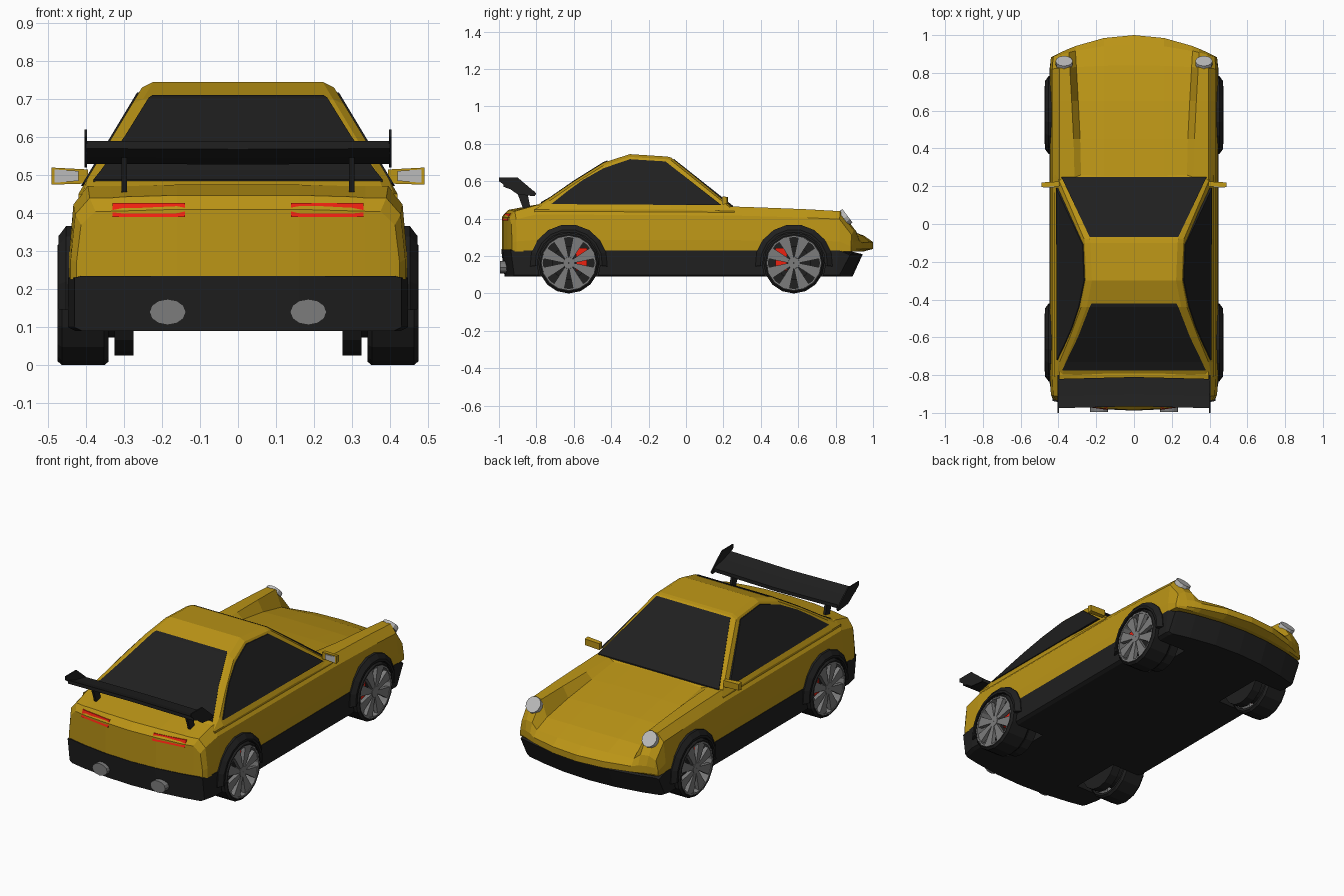
import bpy, bmesh
from math import sin, cos, pi, radians
from mathutils import Vector, Matrix

if "Cube" in bpy.data.objects:
    bpy.data.objects.remove(bpy.data.objects["Cube"])


def material(name, rgb):
    m = bpy.data.materials.new(name)
    m.diffuse_color = (*rgb, 1)
    m.use_nodes = True
    m.node_tree.nodes["Principled BSDF"].inputs["Base Color"].default_value = m.diffuse_color
    return m


YELLOW = material("yellow_paint", (0.5, 0.3, 0.008))
BLACK = material("black_trim", (0.014, 0.014, 0.014))
RED = material("red", (0.85, 0.015, 0.005))
RIM = material("rim_grey", (0.2, 0.2, 0.2))
LAMP = material("lamp_grey", (0.5, 0.5, 0.5))


def build(name, geo, mat):
    verts, faces = geo
    bm = bmesh.new()
    vs = [bm.verts.new(v) for v in verts]
    for f in faces:
        bm.faces.new([vs[i] for i in f])
    bmesh.ops.recalc_face_normals(bm, faces=bm.faces)
    me = bpy.data.meshes.new(name)
    bm.to_mesh(me)
    bm.free()
    me.materials.append(mat)
    ob = bpy.data.objects.new(name, me)
    bpy.context.collection.objects.link(ob)
    return ob


def merge(*geos):
    verts, faces = [], []
    for v, f in geos:
        faces += [[i + len(verts) for i in face] for face in f]
        verts += v
    return verts, faces


def prism(a, b):
    """Closed solid between two matching polygons."""
    n = len(a)
    faces = [list(range(n)), list(range(n, 2 * n))]
    faces += [[i, (i + 1) % n, n + (i + 1) % n, n + i] for i in range(n)]
    return list(a) + list(b), faces


def side_prism(yz, x0, x1):
    return prism([(x0, y, z) for y, z in yz], [(x1, y, z) for y, z in yz])


def lathe(section, cy, cz, s, n=16, a0=0, a1=360):
    """Closed (x, radius) section swept about an axle along x."""
    full = a1 - a0 == 360
    rings = n if full else n + 1
    m = len(section)
    verts = []
    for k in range(rings):
        a = radians(a0 + (a1 - a0) * k / n)
        verts += [(s * x, cy + r * cos(a), cz + r * sin(a)) for x, r in section]
    faces = [[k * m + j, k * m + (j + 1) % m, (k + 1) % rings * m + (j + 1) % m, (k + 1) % rings * m + j]
             for k in range(n) for j in range(m)]
    if not full:
        faces += [list(range(m)), list(range(n * m, n * m + m))]
    return verts, faces


def loft(rows):
    """Rows of half columns (x, y_low, z_low, y_top, z_top), mirrored in x."""
    verts, faces = [], []
    for row in rows:
        full = [(-c[0], *c[1:]) for c in reversed(row[1:])] + row
        for x, yb, zb, yt, zt in full:
            verts += [(x, yb, zb), (x, yt, zt)]
    m = 2 * (2 * len(rows[0]) - 1)
    for i in range(len(rows)):
        o = i * m
        if i in (0, len(rows) - 1):
            faces += [[o + j, o + j + 2, o + j + 3, o + j + 1] for j in range(0, m - 2, 2)]
        if i < len(rows) - 1:
            faces += [[o + j, o + j + 2, o + m + j + 2, o + m + j] for j in range(m - 2)]
            faces += [[o + j, o + j + 1, o + m + j + 1, o + m + j] for j in (0, m - 2)]
    return verts, faces


def disc(center, normal, rx, rz, depth, n=12):
    rot = Vector(normal).to_track_quat('Z', 'X').to_matrix()
    up = Vector(normal).cross(Vector((1, 0, 0))).normalized()
    c, d = Vector(center), Vector(normal).normalized() * depth / 2
    ring = [Vector((rx * cos(2 * pi * k / n), 0, 0)) + up * rz * sin(2 * pi * k / n) for k in range(n)]
    return prism([c + p - d for p in ring], [c + p + d for p in ring])


def bend(y, b, x):
    return y - (b if y > 0 else -b) * (x / 0.445) ** 2


# painted body: y, bend, half width, bottom, fender height, hood edge x, centre height
rows = []
for y, b, w, zb, zs, xi, zc in [
        (-.985, .06, .425, .225, .405, .30, .41), (-.95, .045, .44, .225, .44, .30, .447),
        (-.80, 0, .445, .225, .472, .30, .475), (.25, 0, .445, .225, .465, .28, .46),
        (.45, 0, .445, .225, .458, .285, .43), (.65, 0, .445, .225, .45, .295, .395),
        (.84, .02, .445, .225, .44, .305, .35), (.95, .07, .44, .225, .335, .31, .31),
        (1.0, .12, .435, .238, .28, .31, .275)]:
    xs = [0, .16, xi, xi + .035, w - .05, w - .012, w]
    tops = [zc, zc, zc - .004, zs, zs, zb + .8 * (zs - zb), zb + .25 * (zs - zb)]
    rows.append([(x, bend(y, b, x), zb, bend(y, b, x), z) for x, z in zip(xs, tops)])
body = build("body_shell", loft(rows), YELLOW)

# black sills, bumpers and floor
rows = []
for yb, yt, b, w in [(-.97, -.988, .055, .43), (-.85, -.85, .01, .447), (.72, .72, 0, .447),
                     (.82, .84, .02, .447), (.89, .945, .07, .44)]:
    zt = .21 if yt > .9 else .235
    rows.append([(x, bend(yb, b, x), .09, bend(yt, b, x), zt) for x in (0, .16, .32, w - .02)]
                + [(w, bend(yb, b, w), .10, bend(yt, b, w), zt - .005)])
lower = build("lower_body", loft(rows), BLACK)

# cabin
roofline = [(.26, .455), (-.08, .727), (-.10, .732), (-.30, .745), (-.44, .70), (-.60, .60), (-.73, .51), (-.81, .465)]
rows = []
for y, z in roofline:
    xe = min(.41, .415 - .6 * (z - .475))
    rows.append([(0, y, .42, y, z), (xe - .03, y, .42, y, z), (xe, y, .42, y, z - .015),
                 (.42, y, .42, y, min(.45, z - .015))])
build("cabin", loft(rows), YELLOW)

# side windows
glass = [(-.72, .478), (-.63, .55), (-.55, .608), (-.44, .67), (-.30, .718), (-.11, .706), (.19, .472)]
for s in (-1, 1):
    pane = [(s * (.42 - .6 * (z - .46)), y, z) for y, z in glass]
    build("side_window", prism(pane, [(x - s * .012, y, z) for x, y, z in pane]), BLACK)

# windscreen and rear window
for name, strip in (("windscreen", [(.25, .47, .385), (-.068, .722, .235)]),
                    ("rear_window", [(-.42, .711, .225), (-.44, .704, .235), (-.60, .604, .297),
                                     (-.73, .514, .36), (-.775, .489, .38)])):
    build(name, loft([[(0, y, z - .012, y, z), (w, y, z - .012, y, z)] for y, z, w in strip]), BLACK)

# wheels, arches and wheel wells
R = .163
for s in (-1, 1):
    for label, cy, inward in (("rear", -.627, 1), ("front", .577, -1)):
        well = build(label + "_well_cutter", lathe([(.25, .001), (.25, .17), (.6, .17), (.6, .001)], cy, R, s, 16), BLACK)
        well.hide_render = True
        well.hide_viewport = True
        for target in (body, lower):
            cut = target.modifiers.new("wheel_well", 'BOOLEAN')
            cut.operation = 'DIFFERENCE'
            cut.solver = 'EXACT'
            cut.material_mode = 'TRANSFER'
            cut.object = well
        build(label + "_arch", lathe([(.40, .167), (.40, .205), (.452, .207), (.472, .180), (.472, .167)],
                                     cy, R, s, 9, -5, 185), BLACK)
        build(label + "_tyre", lathe([(.34, .14), (.34, .153), (.352, R), (.463, R), (.475, .152), (.475, .145)],
                                     cy, R, s), BLACK)
        build(label + "_brake_disc", lathe([(.275, .005), (.275, .137), (.325, .137), (.325, .09),
                                            (.425, .09), (.425, .005)], cy, R, s), BLACK)
        spokes = []
        for k in range(8):
            a = 2 * pi * (k + .5) / 8
            wedge = [(.02, -.009), (.142, -.032), (.142, .032), (.02, .009)]
            yz = [(cy + r * cos(a) - t * sin(a), R + r * sin(a) + t * cos(a)) for r, t in wedge]
            spokes.append(side_prism(yz, s * .447, s * .47))
        hub = lathe([(.44, .002), (.44, .034), (.472, .03), (.472, .002)], cy, R, s)
        hoop = lathe([(.345, .137), (.345, .146), (.474, .146), (.474, .137)], cy, R, s)
        build(label + "_rim", merge(hub, hoop, *spokes), RIM)
        c = cy + inward * .068
        build(label + "_caliper", side_prism([(c - .03, R - .04), (c + .03, R - .04), (c + .03, R + .08),
                                              (c - .03, R + .08)], s * .40, s * .435), RED)

# rear wing: blade, struts and end plates
blade = [[(x, -.81 - dy, .528 + dz, -.81 - dy, .548 + dz), (.40, -.82 - dy, .53 + dz, -.82 - dy, .55 + dz)]
         for x, dy, dz in ((0, 0, 0), (0, .09, .018), (0, .155, .04))]
build("wing_blade", loft(blade), BLACK)
for s in (-1, 1):
    build("wing_strut", side_prism([(-.83, .45), (-.87, .45), (-.91, .56), (-.85, .55)], s * .292, s * .306), BLACK)
    build("wing_end_plate", side_prism([(-1, .62), (-.90, .62), (-.80, .535), (-.81, .52), (-.90, .53), (-1, .60)],
                                       s * .397, s * .404), BLACK)

    # tail lights, exhausts and headlights
    back = [(s * x, bend(-.985, .06, x) + dy, z)
            for x, z, dy in ((.14, .39, -.005), (.33, .39, -.005), (.33, .427, .01), (.14, .427, .01))]
    build("tail_light", prism(back, [(x, y + .025, z) for x, y, z in back]), RED)
    build("exhaust", disc((s * .185, -.94, .14), (0, -1, 0), .048, .034, .11), RIM)
    build("headlight", disc((s * .37, .853, .408), (0, .8, .6), .045, .045, .025), LAMP)

    # door mirrors
    inner = [(s * .395, y, z) for y, z in ((.20, .478), (.225, .478), (.225, .515), (.20, .515))]
    outer = [(s * .49, y, z) for y, z in ((.195, .475), (.22, .48), (.22, .515), (.195, .52))]
    build("mirror", prism(inner, outer), YELLOW)
    build("mirror_glass", prism([(s * x, .193, z) for x, z in ((.42, .485), (.483, .48), (.483, .515), (.42, .511))],
                                [(s * x, .205, z) for x, z in ((.42, .485), (.483, .48), (.483, .515), (.42, .511))]), LAMP)
